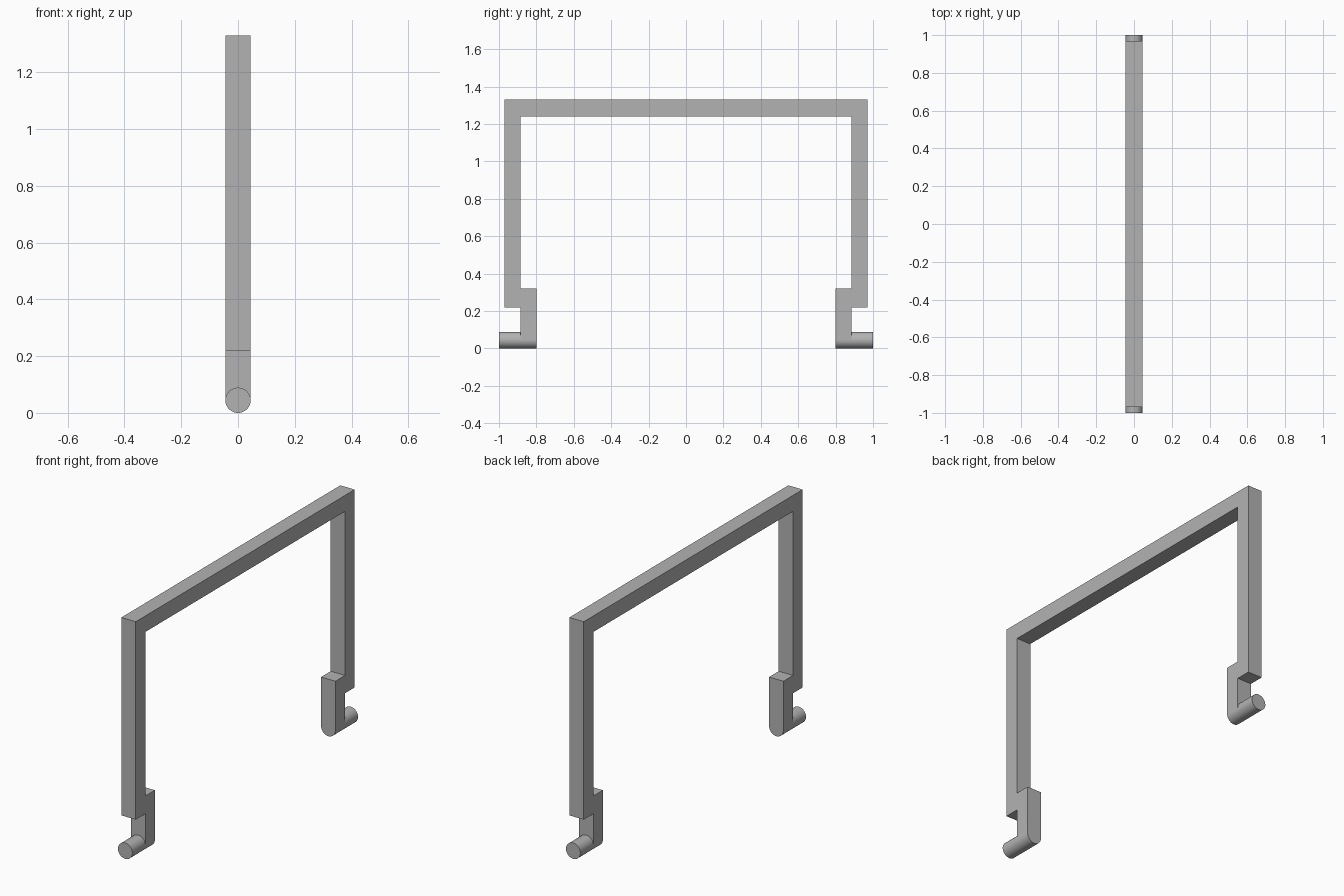
import bpy, bmesh, math
from mathutils import Matrix

cube = bpy.data.objects.get("Cube")
if cube:
    bpy.data.objects.remove(cube, do_unlink=True)

R = 0.0445          # half the bar width, also the pin radius
TOP = 1.33

grey = bpy.data.materials.new("mid_grey")
grey.use_nodes = True
colour = (0.45, 0.45, 0.45, 1)
grey.diffuse_color = colour
grey.node_tree.nodes["Principled BSDF"].inputs["Base Color"].default_value = colour


def add_object(name, bm):
    bmesh.ops.recalc_face_normals(bm, faces=bm.faces)
    mesh = bpy.data.meshes.new(name)
    bm.to_mesh(mesh)
    bm.free()
    mesh.materials.append(grey)
    obj = bpy.data.objects.new(name, mesh)
    bpy.context.collection.objects.link(obj)
    return obj


# Handle frame: half outline from the top centre down the outside and back up, mirrored in y
half = [(0.97, TOP), (0.97, 0.22), (0.885, 0.22), (0.885, R),
        (0.80, R), (0.80, 0.32), (0.885, 0.32), (0.885, 1.24)]
outline = half + [(-y, z) for y, z in reversed(half)]
bm = bmesh.new()
face = bm.faces.new([bm.verts.new((-R, y, z)) for y, z in outline])
ext = bmesh.ops.extrude_face_region(bm, geom=[face])
bmesh.ops.translate(bm, vec=(2 * R, 0, 0),
                    verts=[v for v in ext["geom"] if isinstance(v, bmesh.types.BMVert)])
frame = add_object("handle_frame", bm)

# Round pivot pins, merged into the rounded feet of the frame
pins = []
for side, name in ((-1, "front_pin"), (1, "back_pin")):
    bm = bmesh.new()
    bmesh.ops.create_cone(bm, cap_ends=True, segments=48, radius1=R, radius2=R, depth=0.20,
                          matrix=Matrix.Translation((0, side * 0.90, R))
                          @ Matrix.Rotation(math.pi / 2, 4, "X"))
    pin = add_object(name, bm)
    pin.hide_render = True
    pins.append(pin)
    union = frame.modifiers.new(name, "BOOLEAN")
    union.operation = "UNION"
    union.solver = "EXACT"
    union.object = pin

# Apply the unions and drop the helper pins
bpy.ops.object.select_all(action="DESELECT")
frame.select_set(True)
bpy.context.view_layer.objects.active = frame
for pin in pins:
    bpy.ops.object.modifier_apply(modifier=pin.name)
    bpy.data.objects.remove(pin, do_unlink=True)
bpy.ops.object.shade_smooth_by_angle(angle=math.radians(30))
